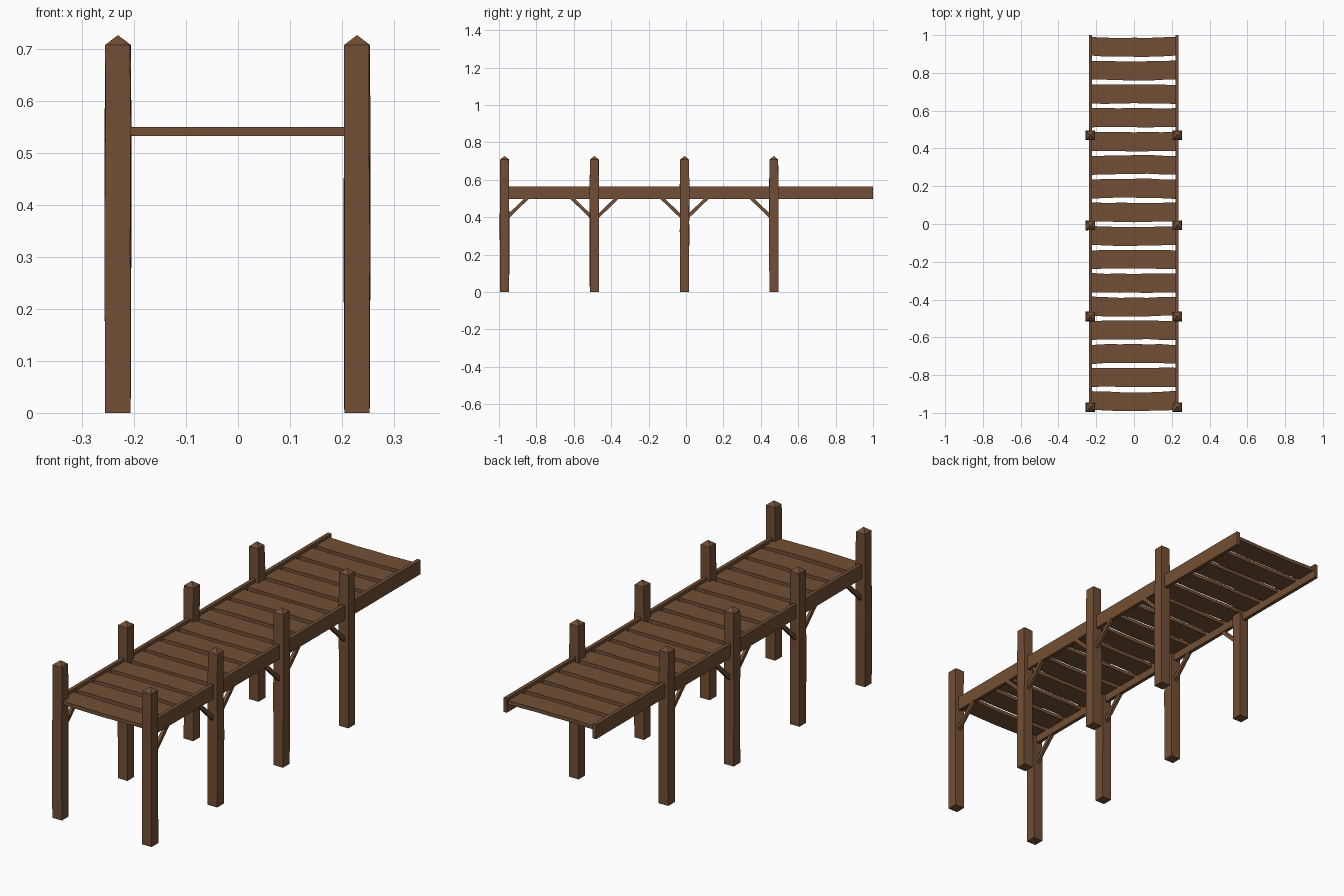
import bpy, bmesh, math, random
from mathutils import Vector, Matrix

if "Cube" in bpy.data.objects:
    bpy.data.objects.remove(bpy.data.objects["Cube"])

random.seed(7)
wood = bpy.data.materials.new("brown_wood")
wood.diffuse_color = (0.17, 0.078, 0.035, 1)
wood.use_nodes = True
wood.node_tree.nodes["Principled BSDF"].inputs["Base Color"].default_value = wood.diffuse_color


def finish(bm, name):
    bmesh.ops.recalc_face_normals(bm, faces=bm.faces)
    me = bpy.data.meshes.new(name)
    bm.to_mesh(me)
    bm.free()
    me.materials.append(wood)
    ob = bpy.data.objects.new(name, me)
    bpy.context.collection.objects.link(ob)
    return ob


def loft(name, rings, tip=None):
    """Skin four-point rings into a solid, with an optional pointed end."""
    bm = bmesh.new()
    loops = [[bm.verts.new(p) for p in r] for r in rings]
    for a, b in zip(loops, loops[1:]):
        for i in range(4):
            j = (i + 1) % 4
            bm.faces.new((a[i], a[j], b[j], b[i]))
    bm.faces.new(loops[0][::-1])
    if tip:
        t = bm.verts.new(tip)
        for i in range(4):
            bm.faces.new((loops[-1][i], loops[-1][(i + 1) % 4], t))
    else:
        bm.faces.new(loops[-1])
    return finish(bm, name)


def box(name, center, size, tilt=0.0):
    bm = bmesh.new()
    m = Matrix.Translation(center) @ Matrix.Rotation(tilt, 4, 'X') @ Matrix.Diagonal((*size, 1))
    bmesh.ops.create_cube(bm, size=1, matrix=m)
    return finish(bm, name)


CORNERS = ((-1, -1), (1, -1), (1, 1), (-1, 1))


# Posts: slightly uneven square timbers with pyramid caps
def post(x, y):
    rings = []
    for z, hw in ((0, 0.0245), (0.33, 0.0248), (0.56, 0.0245), (0.708, 0.0235)):
        j = 0.0 if z == 0 else 0.0015
        rings.append([(x + sx * hw + random.uniform(-j, j),
                       y + sy * hw + random.uniform(-j, j), z) for sx, sy in CORNERS])
    loft("post", rings, (x, y, 0.727))


# Diagonal brace from the post up to the side beam
def brace(x, y, d):
    a, b = Vector((x, y + d * 0.012, 0.397)), Vector((x, y + d * 0.122, 0.503))
    v = b - a
    box("brace", (a + b) / 2, (0.014, v.length, 0.018), math.atan2(v.z, v.y))


post_ys = (-0.97, -0.49, -0.008, 0.47)
for x in (-0.231, 0.229):
    for i, y in enumerate(post_ys):
        post(x, y)
        if i < 3:
            brace(x, y, 1)
        if i > 0:
            brace(x, y, -1)

# Side beams
for x in (-0.2305, 0.227):
    box("side_beam", (x, 0.012, 0.531), (0.017, 1.976, 0.066))

# Deck planks with wavy long edges
for k in range(16):
    yc = -0.9375 + 0.125 * k
    bow = random.uniform(-0.007, 0.007)
    lo, hi = -0.05, 0.05
    rings = []
    for s in range(7):
        t = s / 6
        x = -0.222 + 0.442 * t
        c = bow * (math.sin(math.pi * t) - 0.5)
        y0 = yc + lo + c + random.uniform(-0.002, 0.002)
        y1 = yc + hi + c + random.uniform(-0.002, 0.002)
        rings.append([(x, y0, 0.533), (x, y1, 0.533), (x, y1, 0.55), (x, y0, 0.55)])
    loft("deck_plank", rings)
